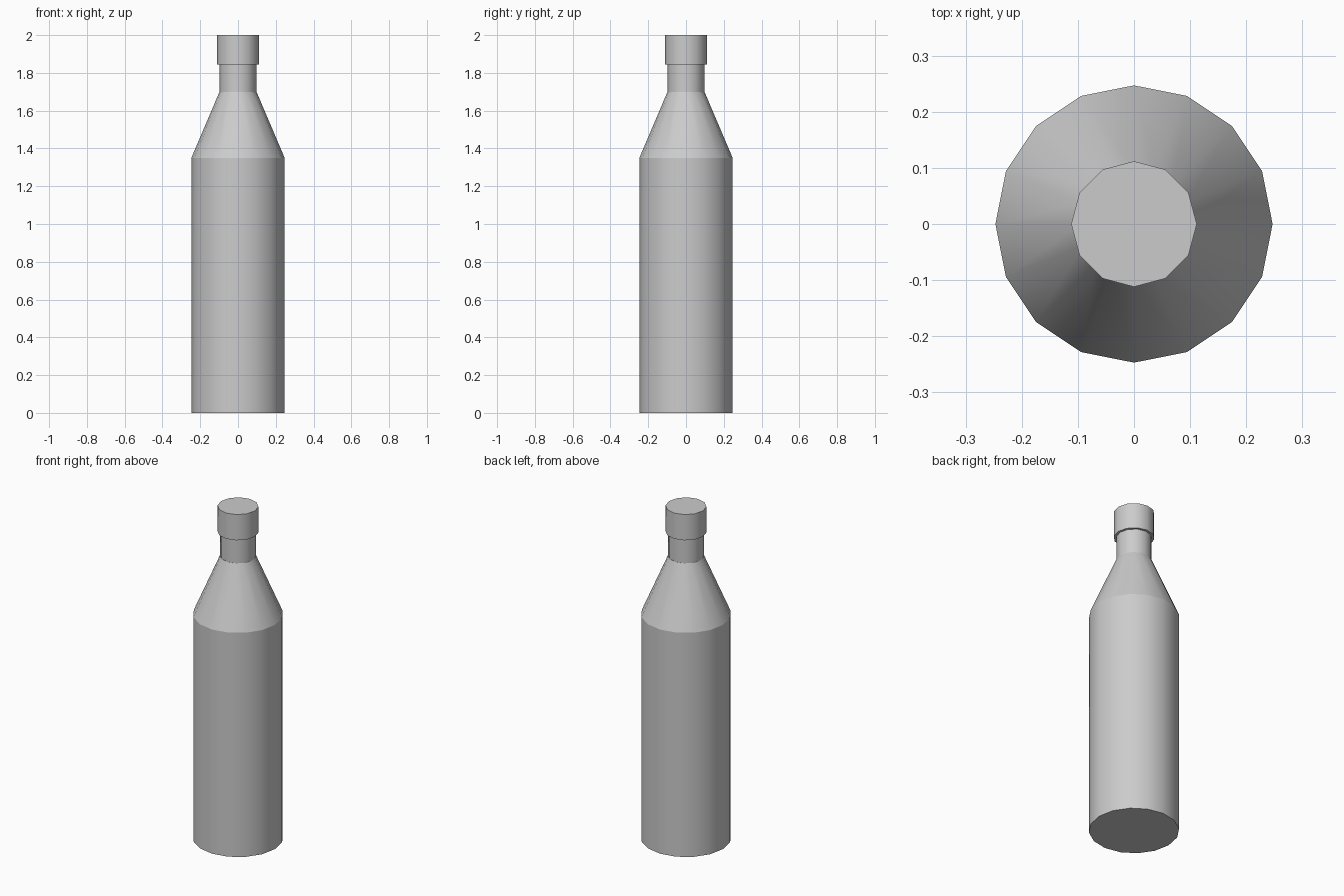
import bpy, math

default_cube = bpy.data.objects.get("Cube")
if default_cube:
    bpy.data.objects.remove(default_cube, do_unlink=True)

grey = bpy.data.materials.new("plain_grey")
grey.use_nodes = True
colour = (0.6, 0.6, 0.6, 1)
grey.diffuse_color = colour
grey.node_tree.nodes["Principled BSDF"].inputs["Base Color"].default_value = colour


def frustum(name, sides, bottom, top, r_bottom, r_top):
    """Upright capped cone section with smooth sides and sharp rims."""
    bpy.ops.mesh.primitive_cone_add(
        vertices=sides, radius1=r_bottom, radius2=r_top,
        depth=top - bottom, location=(0, 0, (bottom + top) / 2))
    part = bpy.context.object
    part.name = name
    part.data.materials.append(grey)
    bpy.ops.object.shade_smooth_by_angle(angle=math.radians(35))
    return part


# Bottle from the ground up
frustum("body", 16, 0, 1.35, 0.247, 0.247)
frustum("shoulder", 16, 1.35, 1.7, 0.247, 0.098)
frustum("neck", 12, 1.69, 1.85, 0.098, 0.098)
frustum("cap", 12, 1.845, 2, 0.112, 0.112)
